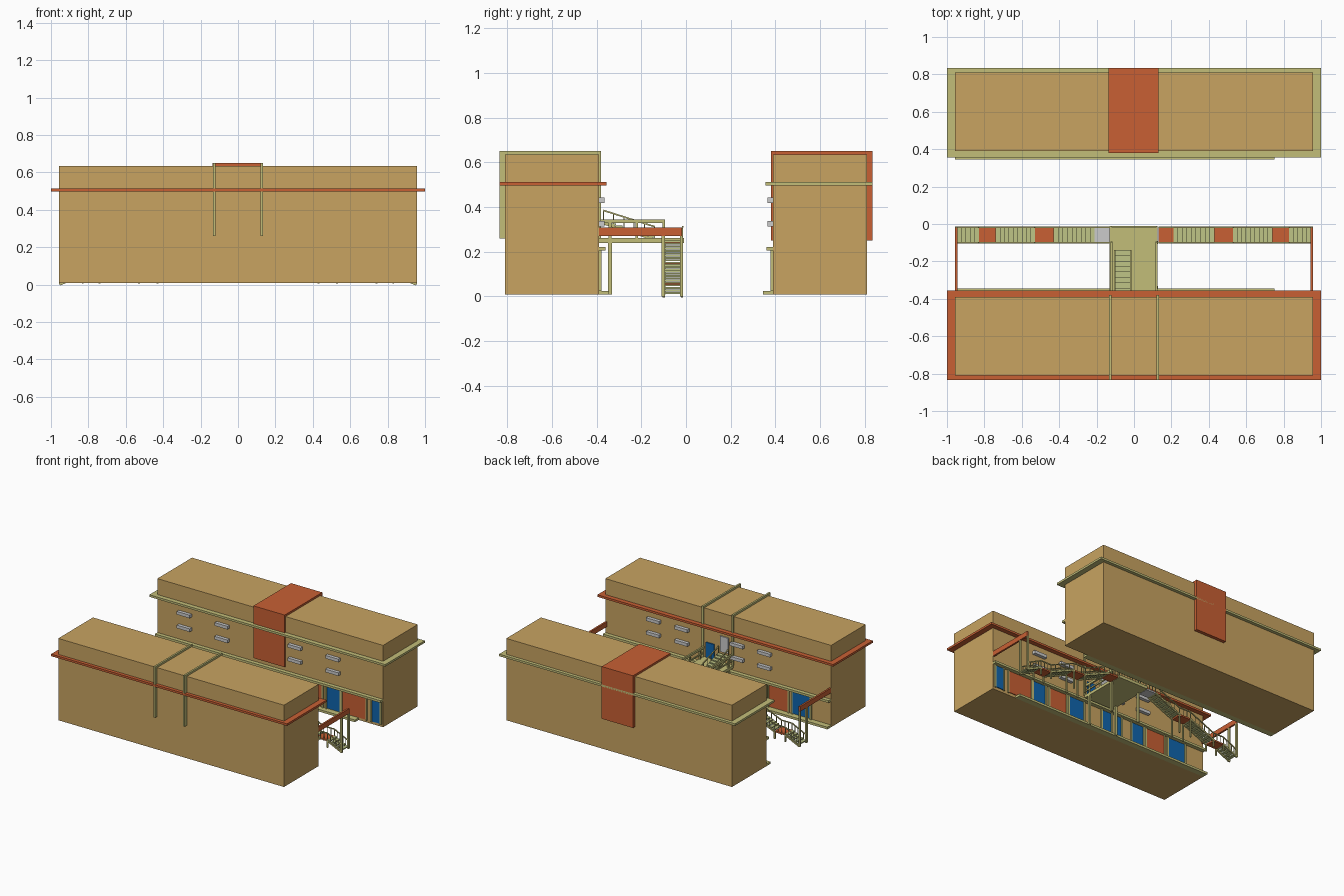
import bpy, math
from mathutils import Vector

if "Cube" in bpy.data.objects:
    bpy.data.objects.remove(bpy.data.objects["Cube"])


def mat(name, rgb):
    m = bpy.data.materials.new(name)
    m.diffuse_color = (*rgb, 1)
    m.use_nodes = True
    m.node_tree.nodes["Principled BSDF"].inputs["Base Color"].default_value = m.diffuse_color
    return m


TAN = mat("tan", (.58, .37, .12))
ORANGE = mat("orange", (.58, .117, .034))
KHAKI = mat("khaki", (.54, .51, .19))
GREEN = mat("pale_green", (.52, .56, .24))
BLUE = mat("blue", (.005, .13, .42))


def make(name, verts, faces, m):
    me = bpy.data.meshes.new(name)
    me.from_pydata(verts, [], faces)
    if m:
        me.materials.append(m)
    o = bpy.data.objects.new(name, me)
    bpy.context.collection.objects.link(o)
    return o


FACES = [(0, 1, 3, 2), (4, 6, 7, 5), (0, 4, 5, 1), (2, 3, 7, 6), (0, 2, 6, 4), (1, 5, 7, 3)]


def box(name, x, y, z, m=None):
    """Box from (min, max) ranges"""
    x, y, z = sorted(x), sorted(y), sorted(z)
    return make(name, [(a, b, c) for a in x for b in y for c in z], FACES, m)


def bar(name, a, b, m=None, r=.004):
    """Square bar between two points"""
    a, b = Vector(a), Vector(b)
    d = (b - a).normalized()
    u = d.cross(Vector((0, 0, 1)))
    u = u.normalized() if u.length > .01 else Vector((1, 0, 0))
    v = d.cross(u)
    vs = [p + u * i * r + v * j * r for p in (a, b) for i in (-1, 1) for j in (-1, 1)]
    return make(name, vs, FACES, m)


def railing(a, b, h=.05, n=5):
    """Handrail with balusters above the line a-b"""
    a, b, up = Vector(a), Vector(b), Vector((0, 0, h))
    bar("handrail", a + up, b + up, KHAKI, .0035)
    for i in range(n + 1):
        p = a.lerp(b, i / n)
        bar("baluster", p, p + up, KHAKI, .002)


def flight(a, b, width, n):
    """Open stair between a (top) and b (bottom), with stringers and rails"""
    a, b = Vector(a), Vector(b)
    run = Vector((b.x - a.x, b.y - a.y, 0))
    side = run.normalized().cross(Vector((0, 0, 1))) * width / 2
    for i in range(n):
        p, q = a.lerp(b, i / n), a.lerp(b, (i + 1) / n)
        q.z = p.z
        pts = [p - side, p + side, q - side, q + side]
        box("tread", (min(t.x for t in pts), max(t.x for t in pts)),
            (min(t.y for t in pts), max(t.y for t in pts)), (p.z - .008, p.z), GREEN)
    drop = Vector((0, 0, .008))
    for s in (-1, 1):
        bar("stringer", a + side * s - drop, b + side * s - drop, KHAKI, .005)
        railing(a + side * s, b + side * s)


def ring_band(m, s):
    """Frame round the block, just below roof level"""
    z = (.497, .513)
    for y in ((.355, .39), (.81, .835)):
        box("band_long", (-1, 1), (s * y[0], s * y[1]), z, m)
    for t in (-1, 1):
        box("band_end", (t * .955, t), (s * .39, s * .81), z, m)


def arch(x, m, s, low):
    """Strap over the roof and down both faces"""
    box("strap_top", x, (s * .38, s * .835), (.635, .65), m)
    box("strap_outer", x, (s * .81, s * .835), (low, .635), m)
    box("strap_inner", x, (s * .38, s * .39), (low, .635), m)


# ground floor panels: x range, colour
PANELS = [((.86, .94), BLUE), ((.61, .82), ORANGE), ((.48, .60), BLUE), ((.29, .45), ORANGE),
          ((.13, .27), BLUE), ((-.12, -.03), BLUE), ((-.21, -.16), BLUE),
          ((-.41, -.30), BLUE), ((-.60, -.43), ORANGE), ((-.79, -.63), BLUE)]


def block(s, windows):
    """Long building; s is the side of the courtyard it stands on"""
    box("building", (-.957, .957), (s * .39, s * .81), (.008, .635), TAN)
    box("kerb", (-.957, .75), (s * .345, s * .39), (.008, .025), KHAKI)
    box("canopy", (-.957, .957), (s * .36, s * .39), (.205, .222), KHAKI)
    for x, m in PANELS:
        box("shopfront_panel", x, (s * .384, s * .39), (.03, .2), m)
        for e in x:
            box("panel_frame", (e - .006, e + .006), (s * .379, s * .39), (.025, .205), KHAKI)
    for x in windows:
        for z in (.43, .325):
            box("window_ledge", (x - .055, x + .055), (s * .365, s * .39), (z - .012, z + .012))


block(-1, (.54, .30, -.17, -.40))
block(1, (.54, .22, -.40, -.72))
ring_band(ORANGE, -1)
ring_band(KHAKI, 1)
for t in (-1, 1):
    arch((t * .119, t * .133), KHAKI, -1, .26)
arch((-.135, .13), ORANGE, 1, .25)

# upper doors onto the bridge
box("upper_door", (.03, .10), (-.39, -.382), (.265, .38), BLUE)
box("upper_window", (-.09, -.02), (-.39, -.382), (.34, .46))

# bridge deck, columns and guard rails
box("bridge_deck", (-.13, .125), (-.39, -.01), (.24, .262), KHAKI)
for t in (-1, 1):
    x = t * .12
    for y in (-.34, -.10):
        box("bridge_column", (x - .008, x + .008), (y - .008, y + .008), (.008, .24), KHAKI)
    box("guard_rail", (x - .006, x + .006), (-.385, -.095), (.328, .345), KHAKI)
    box("guard_mid_rail", (x - .004, x + .004), (-.385, -.095), (.29, .3), KHAKI)
    for y in (-.34, -.22, -.10):
        box("guard_post", (x - .006, x + .006), (y - .006, y + .006), (.262, .33), KHAKI)
railing((-.12, -.015, .262), (.12, -.015, .262), .05, 10)
flight((-.06, -.37, .335), (-.06, -.14, .262), .085, 8)

# two stepped stair runs descending outward from the bridge
LAND = [(.13, .21, .25), (.43, .53, .155), (.74, .83, .065)]
for t in (-1, 1):
    for i, (a, b, z) in enumerate(LAND):
        box("landing", (t * a, t * b), (-.10, -.018), (z - .012, z),
            None if (t < 0 and i == 0) else ORANGE)
        for y in (-.10, -.018):
            railing((t * a, y, z), (t * b, y, z), .05, 3)
            if i:
                for x in (a, b):
                    box("landing_post", (t * x - .005, t * x + .005), (y - .005, y + .005), (.005, z), KHAKI)
        end = (LAND[i + 1][0], LAND[i + 1][2]) if i < 2 else (.95, .008)
        flight((t * b, -.059, z), (t * end[0], -.059, end[1]), .082, 9 if i < 2 else 5)

    # end beam with gate posts
    box("end_beam", (t * .943, t * .957), (-.39, -.018), (.27, .308), ORANGE)
    for y in (-.102, -.02):
        box("beam_post", (t * .943, t * .957), (y - .007, y + .007), (0, .27), KHAKI)
